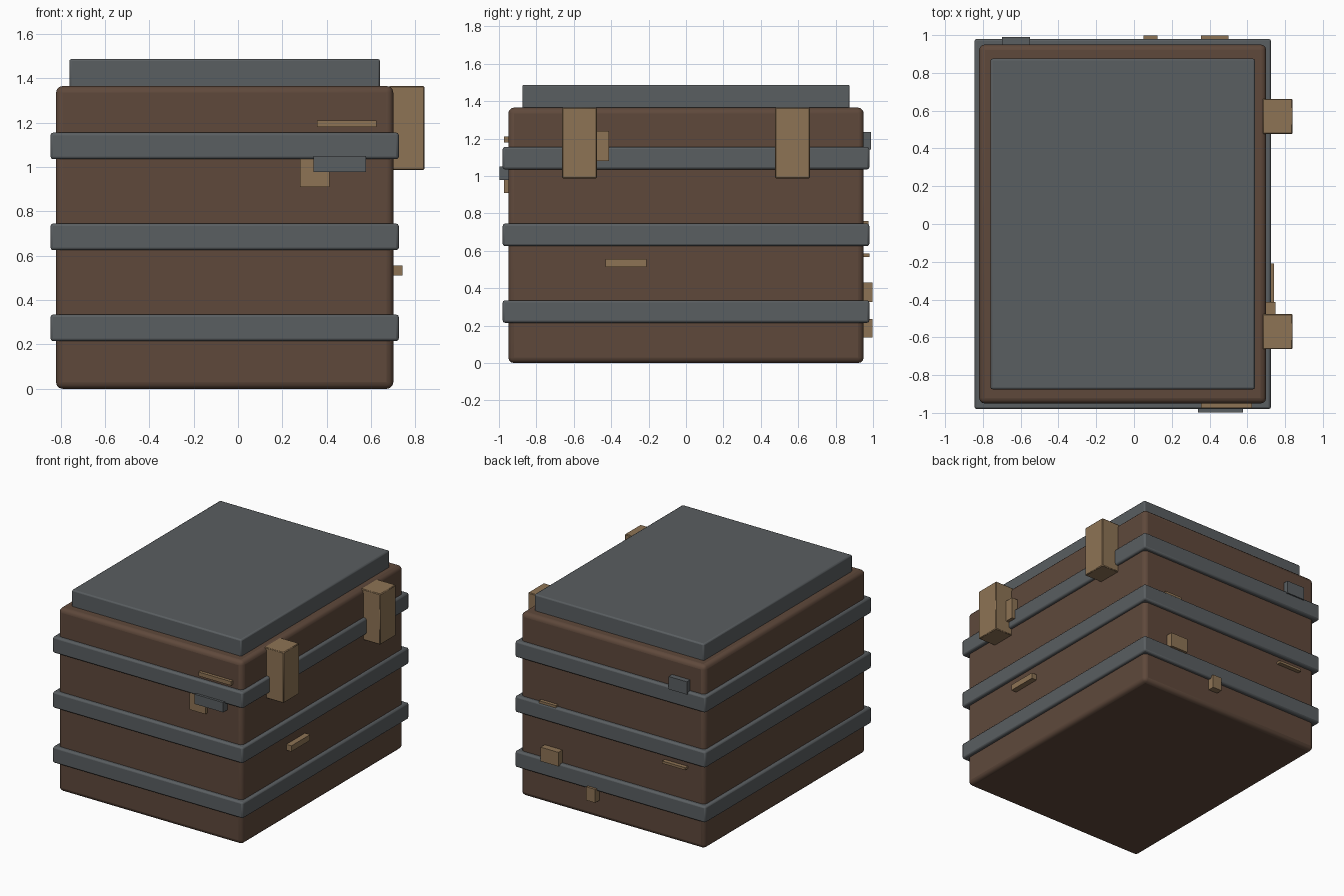
import bpy
import math

default = bpy.data.objects.get("Cube")
if default:
    bpy.data.objects.remove(default, do_unlink=True)


def material(name, rgb):
    mat = bpy.data.materials.new(name)
    mat.use_nodes = True
    color = (*rgb, 1)
    mat.diffuse_color = color
    mat.node_tree.nodes["Principled BSDF"].inputs["Base Color"].default_value = color
    return mat


brown = material("dark brown", (0.114, 0.066, 0.044))
slate = material("slate grey", (0.101, 0.112, 0.119))
tan = material("tan", (0.27, 0.173, 0.09))


def box(name, mat, x, y, z, bevel=0.0, segments=2):
    """Box from its (min, max) extents on each axis, with optional rounded edges."""
    spans = (x, y, z)
    bpy.ops.mesh.primitive_cube_add(size=1, location=[(a + b) / 2 for a, b in spans])
    obj = bpy.context.object
    obj.name = name
    obj.scale = [b - a for a, b in spans]
    bpy.ops.object.transform_apply(location=False, rotation=False, scale=True)
    obj.data.materials.append(mat)
    if bevel:
        mod = obj.modifiers.new("rounded edges", "BEVEL")
        mod.width = bevel
        mod.segments = segments
        bpy.ops.object.shade_smooth_by_angle(angle=math.radians(35))
    return obj


# Main body and lid
box("body", brown, (-0.82, 0.70), (-0.95, 0.95), (0, 1.365), 0.03, 3)
box("lid", slate, (-0.76, 0.64), (-0.875, 0.875), (1.35, 1.487), 0.01)

# Three bands around the body
for i, z in enumerate((0.275, 0.685, 1.095)):
    box(f"band_{i + 1}", slate, (-0.845, 0.725), (-0.98, 0.98), (z - 0.06, z + 0.06), 0.012)

# Pair of latches on the side
for label, y in (("front", -0.57), ("back", 0.57)):
    box(f"{label}_latch", tan, (0.68, 0.84), (y - 0.093, y + 0.093), (0.987, 1.365), 0.005, 1)

# Small patches on the front
FRONT = -0.93
box("front_strip", tan, (0.355, 0.625), (-0.973, FRONT), (1.18, 1.21))
box("front_patch", tan, (0.28, 0.413), (-0.973, FRONT), (0.91, 1.04))
box("front_plate", slate, (0.34, 0.577), (-0.998, FRONT), (0.977, 1.05))

# Small patches on the latch side
SIDE = 0.68
box("side_strip", tan, (SIDE, 0.742), (-0.43, -0.21), (0.512, 0.555))
box("side_patch", tan, (SIDE, 0.75), (-0.53, -0.413), (1.08, 1.24))

# Small patches on the back
BACK = 0.93
box("back_plate", slate, (-0.70, -0.55), (BACK, 0.99), (1.14, 1.235))
box("back_patch", tan, (0.355, 0.50), (BACK, 0.998), (0.325, 0.43))
box("back_chip", tan, (0.05, 0.125), (BACK, 0.998), (0.135, 0.235))
box("back_low_strip", tan, (-0.68, -0.49), (BACK, 0.98), (0.567, 0.585))
box("back_mid_strip", tan, (0.39, 0.53), (BACK, 0.975), (0.72, 0.76))
